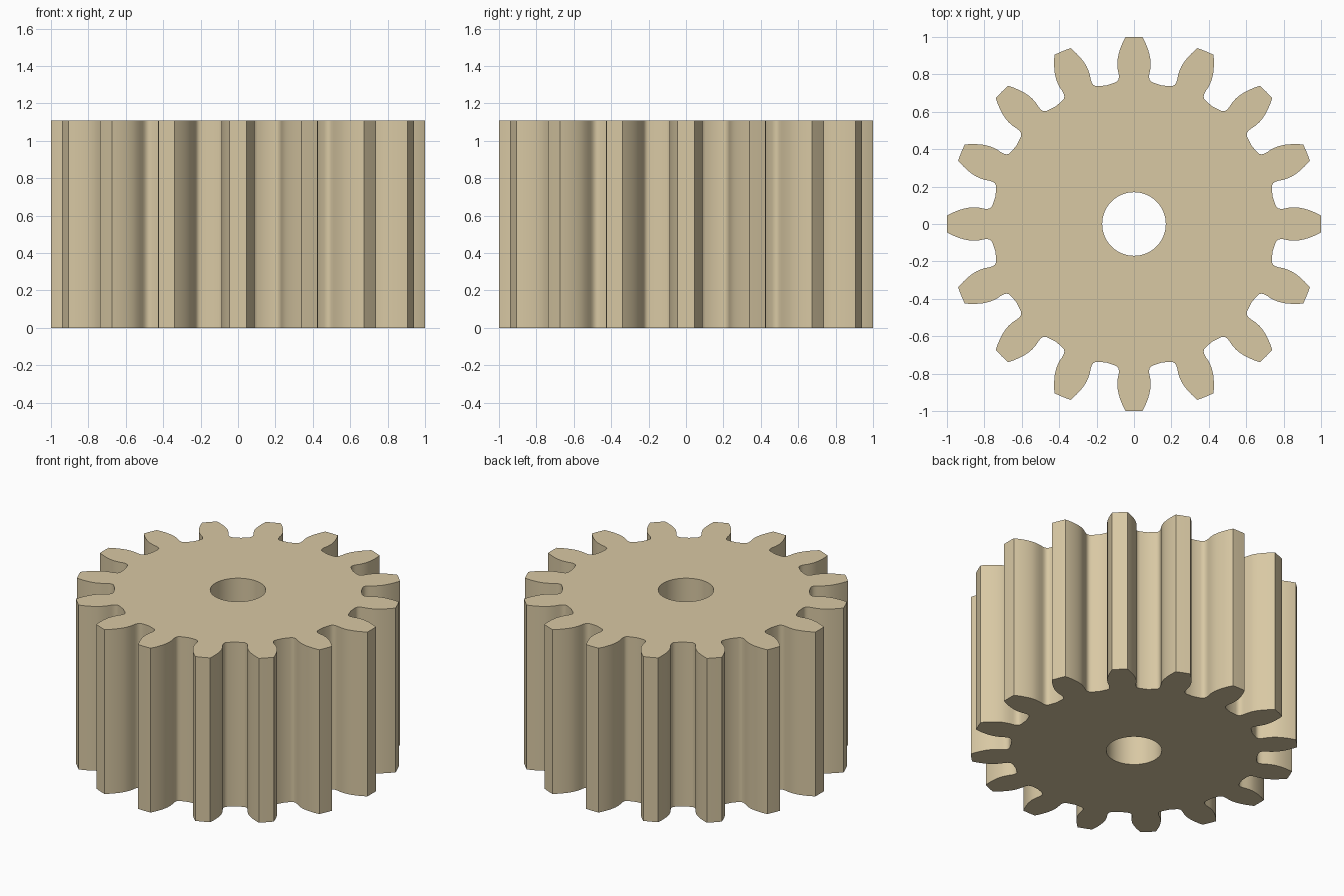
import bpy, bmesh, math
from mathutils import Vector, Matrix

if "Cube" in bpy.data.objects:
    bpy.data.objects.remove(bpy.data.objects["Cube"])

TEETH, HEIGHT, BORE = 16, 1.11, 0.17
PITCH_R, TIP_R = 0.889, 1.0
PRESSURE = math.radians(14.5)
BASE_R = PITCH_R * math.cos(PRESSURE)


def inv(a):
    return math.tan(a) - a


# Half of one tooth (pointing along +y): tip corner, involute flank, undercut fillet
half = []
for i in range(9):
    r = TIP_R + (BASE_R - TIP_R) * i / 8
    a = math.pi / (2 * TEETH) + inv(PRESSURE) - inv(math.acos(min(1, BASE_R / r)))
    half.append(Vector((r * math.sin(a), r * math.cos(a))))
half += [Vector(p) for p in [(.087, .827), (.082, .803), (.0805, .787), (.083, .772),
                             (.091, .7615), (.104, .755), (.122, .749)]]
# left flank up, tip, right flank down, root midpoint
gap = math.pi / TEETH
tooth = [Vector((-p.x, p.y)) for p in reversed(half)] + [Vector((0, TIP_R))] + half
tooth.append(Vector((.755 * math.sin(gap), .755 * math.cos(gap))))

outline = []
for k in range(TEETH):
    rot = Matrix.Rotation(-2 * gap * k, 2)
    outline += [rot @ p for p in tooth]
bore = [Vector((BORE * math.cos(t), BORE * math.sin(t)))
        for t in (2 * math.pi * i / 64 for i in range(64))]

# Fill the profile between outline and bore, then extrude
bm = bmesh.new()
edges = []
for loop in (outline, bore):
    vs = [bm.verts.new((p.x, p.y, 0)) for p in loop]
    edges += [bm.edges.new((vs[i - 1], vs[i])) for i in range(len(vs))]
bmesh.ops.triangle_fill(bm, use_beauty=True, edges=edges, normal=(0, 0, 1))
ext = bmesh.ops.extrude_face_region(bm, geom=bm.faces[:])
top = [g for g in ext["geom"] if isinstance(g, bmesh.types.BMVert)]
bmesh.ops.translate(bm, verts=top, vec=(0, 0, HEIGHT))
bmesh.ops.recalc_face_normals(bm, faces=bm.faces[:])

mesh = bpy.data.meshes.new("spur_gear")
bm.to_mesh(mesh)
bm.free()
gear = bpy.data.objects.new("spur_gear", mesh)
bpy.context.collection.objects.link(gear)

# Tan colour
mat = bpy.data.materials.new("tan")
mat.diffuse_color = (0.69, 0.58, 0.37, 1)
mat.use_nodes = True
mat.node_tree.nodes["Principled BSDF"].inputs["Base Color"].default_value = mat.diffuse_color
mesh.materials.append(mat)

# Smooth flanks, sharp tip corners and rims
bpy.context.view_layer.objects.active = gear
gear.select_set(True)
bpy.ops.object.shade_smooth_by_angle(angle=math.radians(35))
